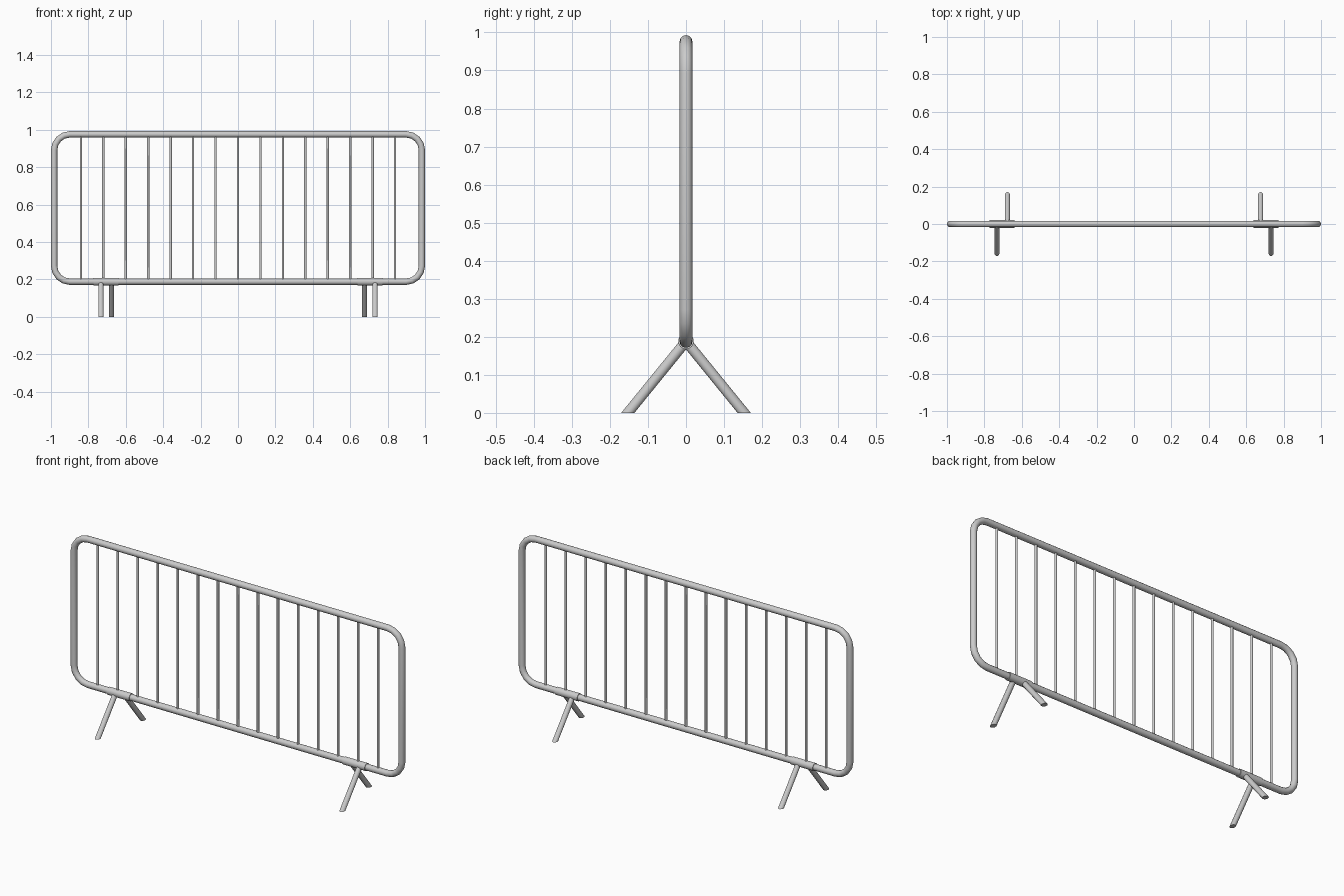
import bpy, bmesh, math
from mathutils import Vector

if "Cube" in bpy.data.objects:
    bpy.data.objects.remove(bpy.data.objects["Cube"])

TUBE_R = 0.017
X_C, Z_LO, Z_HI = 0.983, 0.188, 0.976   # frame centreline
CORNER_R, CORNER_SEG = 0.085, 4


def smooth(obj):
    bpy.ops.object.select_all(action='DESELECT')
    obj.select_set(True)
    bpy.context.view_layer.objects.active = obj
    bpy.ops.object.shade_smooth_by_angle(angle=math.radians(50))


def rod(name, a, b, r, sides=12, cut_floor=False):
    """Capped cylinder from a to b; optionally sliced level with the floor."""
    a, b = Vector(a), Vector(b)
    d = (b - a).normalized()
    u = Vector((1, 0, 0)) if abs(d.x) < 0.9 else Vector((0, 0, 1))
    v = d.cross(u)
    bm = bmesh.new()
    rings = []
    for end in (a, b):
        ring = []
        for i in range(sides):
            t = 2 * math.pi * (i + 0.5) / sides
            p = end + (u * math.cos(t) + v * math.sin(t)) * r
            if cut_floor and end is b:
                p -= d * (p.z / d.z)
            ring.append(bm.verts.new(p))
        rings.append(ring)
    for i in range(sides):
        j = (i + 1) % sides
        bm.faces.new((rings[0][i], rings[0][j], rings[1][j], rings[1][i]))
    bm.faces.new(rings[0])
    bm.faces.new(rings[1])
    bmesh.ops.recalc_face_normals(bm, faces=bm.faces)
    me = bpy.data.meshes.new(name)
    bm.to_mesh(me)
    bm.free()
    obj = bpy.data.objects.new(name, me)
    bpy.context.collection.objects.link(obj)
    smooth(obj)
    return obj


# Rounded rectangular tube frame
points = []
corners = ((1, Z_HI, 0), (-1, Z_HI, 90), (-1, Z_LO, 180), (1, Z_LO, 270))
for sx, z, start in corners:
    cx = sx * (X_C - CORNER_R)
    cz = z - CORNER_R if z == Z_HI else z + CORNER_R
    for i in range(CORNER_SEG + 1):
        t = math.radians(start + 90 * i / CORNER_SEG)
        points.append((cx + CORNER_R * math.cos(t), 0, cz + CORNER_R * math.sin(t)))
curve = bpy.data.curves.new("frame", 'CURVE')
curve.dimensions = '3D'
curve.bevel_depth = TUBE_R
curve.bevel_resolution = 4
spline = curve.splines.new('POLY')
spline.points.add(len(points) - 1)
for sp, p in zip(spline.points, points):
    sp.co = (*p, 1)
spline.use_cyclic_u = True
frame = bpy.data.objects.new("frame", curve)
bpy.context.collection.objects.link(frame)
frame.select_set(True)
bpy.context.view_layer.objects.active = frame
bpy.ops.object.convert(target='MESH')
smooth(bpy.context.view_layer.objects.active)

# Vertical infill bars
for i in range(-7, 8):
    rod(f"bar_{i + 8}", (i * 0.12, 0, Z_LO), (i * 0.12, 0, Z_HI), 0.0065, 8)

# Foot sleeves with splayed legs
for s, side in ((-1, "left"), (1, "right")):
    rod(f"{side}_sleeve", (s * 0.706 - 0.067, 0, Z_LO), (s * 0.706 + 0.067, 0, Z_LO), 0.021)
    rod(f"{side}_front_leg", (s * 0.733, 0, Z_LO), (s * 0.733, -0.153, 0), 0.014, cut_floor=True)
    rod(f"{side}_back_leg", (s * 0.677, 0, Z_LO), (s * 0.677, 0.153, 0), 0.014, cut_floor=True)
